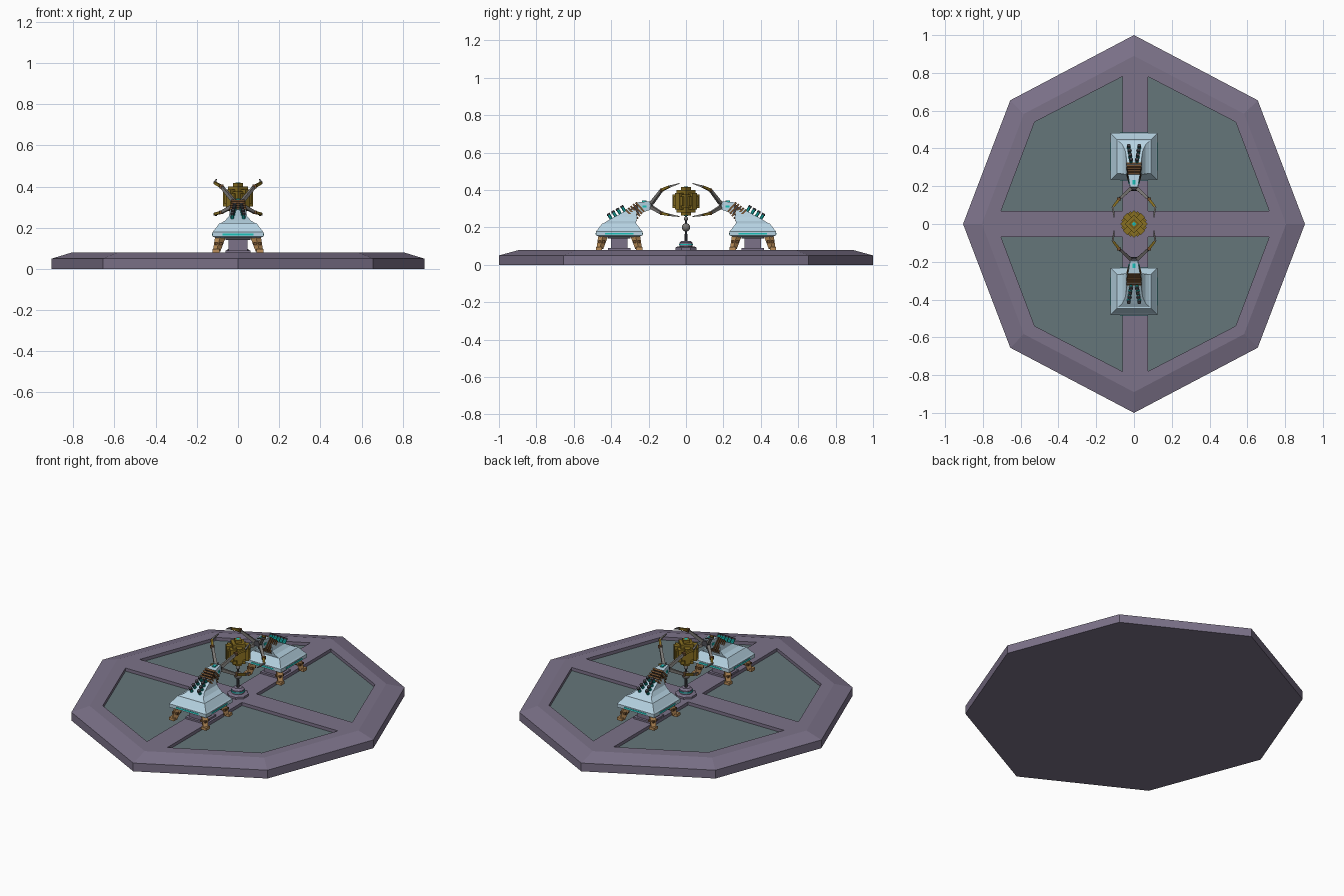
import bpy, bmesh
from math import pi, cos, sin, sqrt
from mathutils import Vector, Matrix

cube = bpy.data.objects.get("Cube")
if cube:
    bpy.data.objects.remove(cube)


def material(name, r, g, b):
    m = bpy.data.materials.new(name)
    m.use_nodes = True
    m.diffuse_color = (r, g, b, 1)
    m.node_tree.nodes["Principled BSDF"].inputs["Base Color"].default_value = (r, g, b, 1)
    return m


STONE = material("purple_grey", .2, .168, .25)
PANEL = material("slate_panel", .13, .18, .195)
BLUE = material("pale_blue", .47, .65, .76)
TEAL = material("teal_glow", .01, .55, .5)
TAN = material("tan_orange", .5, .27, .1)
BROWN = material("dark_brown", .17, .08, .03)
GOLD = material("old_gold", .25, .16, .015)
DARK = material("dark_grey", .06, .06, .07)
GREY = material("warm_grey", .2, .19, .18)


def loft(name, rings, mat):
    """Skin a list of equal-length point rings and cap both ends."""
    bm = bmesh.new()
    loops = [[bm.verts.new(p) for p in ring] for ring in rings]
    for a, b in zip(loops, loops[1:]):
        for i in range(len(a)):
            j = (i + 1) % len(a)
            bm.faces.new((a[i], a[j], b[j], b[i]))
    bm.faces.new(loops[0][::-1])
    bm.faces.new(loops[-1])
    bmesh.ops.recalc_face_normals(bm, faces=bm.faces)
    me = bpy.data.meshes.new(name)
    bm.to_mesh(me)
    bm.free()
    me.materials.append(mat)
    ob = bpy.data.objects.new(name, me)
    bpy.context.collection.objects.link(ob)
    return ob


def slab(name, outline, z0, z1, mat):
    return loft(name, [[(x, y, z) for x, y in outline] for z in (z0, z1)], mat)


def stack(name, x, y, rows, mat, sides=4):
    """Rows of (z, half width); square when sides is 4, otherwise round."""
    k = sqrt(2) if sides == 4 else 1
    angles = [pi / sides + 2 * pi * i / sides for i in range(sides)]
    return loft(name, [[(x + k * r * cos(a), y + k * r * sin(a), z) for a in angles]
                       for z, r in rows], mat)


def box(name, c, h, mat, spin=0):
    m = Matrix.Translation(c) @ Matrix.Rotation(spin, 4, 'Z')
    ring = ((-1, -1), (1, -1), (1, 1), (-1, 1))
    return loft(name, [[m @ Vector((x * h[0], y * h[1], z * h[2])) for x, y in ring]
                       for z in (-1, 1)], mat)


def bar(name, p, q, r0, r1, mat, sides=4):
    """Tapered bar from p to q; r0 and r1 are (side, height) half sizes."""
    p, q = Vector(p), Vector(q)
    rot = (q - p).to_track_quat('Z', 'Y')
    k = sqrt(2) if sides == 4 else 1
    angles = [pi / sides + 2 * pi * i / sides for i in range(sides)]
    return loft(name, [[c + rot @ Vector((k * r[0] * cos(a), k * r[1] * sin(a), 0))
                        for a in angles] for c, r in ((p, r0), (q, r1))], mat)


def ball(name, c, r, mat):
    rows = [(c[2] - r * cos(pi * t / 8), r * sin(pi * t / 8)) for t in range(1, 8)]
    ob = stack(name, c[0], c[1], rows, mat, 12)
    ob.data.shade_smooth()


# Octagonal platform with a sloped rim
outer = [(0, -1), (.655, -.655), (.905, 0), (.655, .655),
         (0, 1), (-.655, .655), (-.905, 0), (-.655, -.655)]
platform = loft("platform", [[(x * s, y * s, z) for x, y in outer]
                             for z, s in ((0, 1), (.05, 1), (.08, .89))], STONE)

# Four recessed floor panels
quarter = [(.068, .068), (.71, .068), (.532, .54), (.068, .78)]
for sx in (-1, 1):
    for sy in (-1, 1):
        outline = [(x * sx + .006, y * sy) for x, y in quarter]
        cutter = slab("panel_cutter", outline, .058, .12, STONE)
        cutter.hide_render = True
        mod = platform.modifiers.new("recess", 'BOOLEAN')
        mod.operation, mod.solver, mod.object = 'DIFFERENCE', 'EXACT', cutter
        bpy.context.view_layer.objects.active = platform
        bpy.ops.object.modifier_apply(modifier=mod.name)
        bpy.data.objects.remove(cutter)
        slab("floor_panel", outline, .056, .061, PANEL)

# Central stand
stack("stand_foot", 0, 0, [(.08, .06), (.092, .06), (.097, .05)], STONE, 8)
stack("stand_drum", 0, 0, [(.097, .036), (.118, .036), (.128, .024)], STONE, 12)
stack("stand_ring", 0, 0, [(.105, .039), (.111, .039)], TEAL, 12)
stack("stand_rod", 0, 0, [(.128, .008), (.27, .005)], DARK, 8)
ball("stand_globe", (0, 0, .2), .023, GREY)
ball("stand_bead", (0, 0, .247), .012, GREY)

# Blocky floating core
C = Vector((0, 0, .34))
box("core_block", C, (.051, .051, .036), GOLD, pi / 4)
box("core_tier", C, (.035, .035, .06), GOLD, pi / 4)
box("core_cap", C, (.018, .018, .077), GOLD, pi / 4)
box("core_light", C, (.008, .008, .079), TEAL, pi / 4)
for a in (pi / 4, -pi / 4):
    box("core_side_plate", C, (.06, .034, .025), GOLD, a)
    box("core_side_stud", C, (.066, .016, .045), GOLD, a)

# One clawed machine, then turned half way round for its twin
before = set(bpy.data.objects)
Y = -.357

# Pedestal
stack("pedestal_foot", 0, Y, [(.08, .06), (.09, .06)], STONE)
stack("pedestal_column", 0, Y, [(.09, .045), (.15, .045)], STONE)
stack("pedestal_collar", 0, Y, [(.14, .06), (.151, .06)], DARK)

# Body with glowing side strips
stack("body", 0, Y, [(.149, .1), (.157, .125), (.178, .125), (.185, .118), (.222, .09)], BLUE)
box("side_strip", (0, Y, .167), (.127, .075, .004), TEAL)
box("front_strip", (0, Y, .167), (.075, .127, .004), TEAL)

# Legs
for sx in (-1, 1):
    for sy in (-1, 1):
        def at(d, z):
            return (sx * d, Y + sy * d, z)
        bar("leg", at(.086, .155), at(.103, .09), (.018, .018), (.013, .013), TAN)
        box("leg_knee", at(.094, .123), (.018, .018, .006), BROWN)
        box("leg_foot", at(.108, .088), (.017, .017, .008), TAN)

# Sloped shoulder
shoulder = [(.222, -.44, -.268, .083), (.235, -.42, -.265, .062),
            (.255, -.385, -.262, .045), (.295, -.31, -.268, .036)]
loft("shoulder", [[(-h, a, z), (h, a, z), (h, b, z), (-h, b, z)]
                  for z, a, b, h in shoulder], BLUE)

# Canisters on the shoulder
for s in (-1, 1):
    for i in range(4):
        base = Vector((s * (.016 + .004 * (3 - i)), -.393 + .024 * i, .235 + .014 * i))
        aim = Vector((0, -.5, .8)).normalized()
        bar("canister", base, base + aim * .036, (.009, .009), (.009, .009), TEAL, 8)
        bar("canister_cap", base + aim * .036, base + aim * .046,
            (.011, .011), (.009, .009), DARK, 8)

# Ribbed neck
a, b = Vector((0, -.3, .26)), Vector((0, -.24, .315))
bar("neck_core", a, b, (.028, .026), (.022, .022), DARK)
for i in range(5):
    p = a.lerp(b, i / 5 + .03)
    r = .041 - .002 * i
    bar("neck_rib", p, p + (b - a) * .12, (r, r), (r, r), BROWN)

# Head
bar("head", (0, -.257, .303), (0, -.19, .318), (.032, .031), (.02, .022), BLUE)
bar("head_wrist", (0, -.19, .318), (0, -.178, .32), (.024, .018), (.02, .014), DARK)
box("head_light", (0, -.222, .337), (.009, .012, .006), TEAL)
box("cheek_light", (0, -.222, .311), (.029, .01, .006), TEAL)

# Four curved claws
for sx in (-1, 1):
    for up in (-1, 1):
        lift = .08 if up > 0 else -.045
        tip = .115 if up > 0 else -.062
        path = [(sx * .02, -.185, .318 + up * .01),
                (sx * .08, -.13, .32 + lift),
                (sx * .112, -.09, .32 + (lift + tip) / 2),
                (sx * .105, -.035, .32 + tip)]
        sizes = (.009, .007, .006, .002)
        for i, mat in enumerate((GREY, GOLD, GREY)):
            u, v = sizes[i], sizes[i + 1]
            bar("claw_segment", path[i], path[i + 1], (u, u), (v, v), mat)
        box("claw_knuckle", path[1], (.009, .009, .009), BROWN)

for ob in set(bpy.data.objects) - before:
    twin = ob.copy()
    twin.name = "rear_" + ob.name
    twin.rotation_euler.z = pi
    bpy.context.collection.objects.link(twin)
